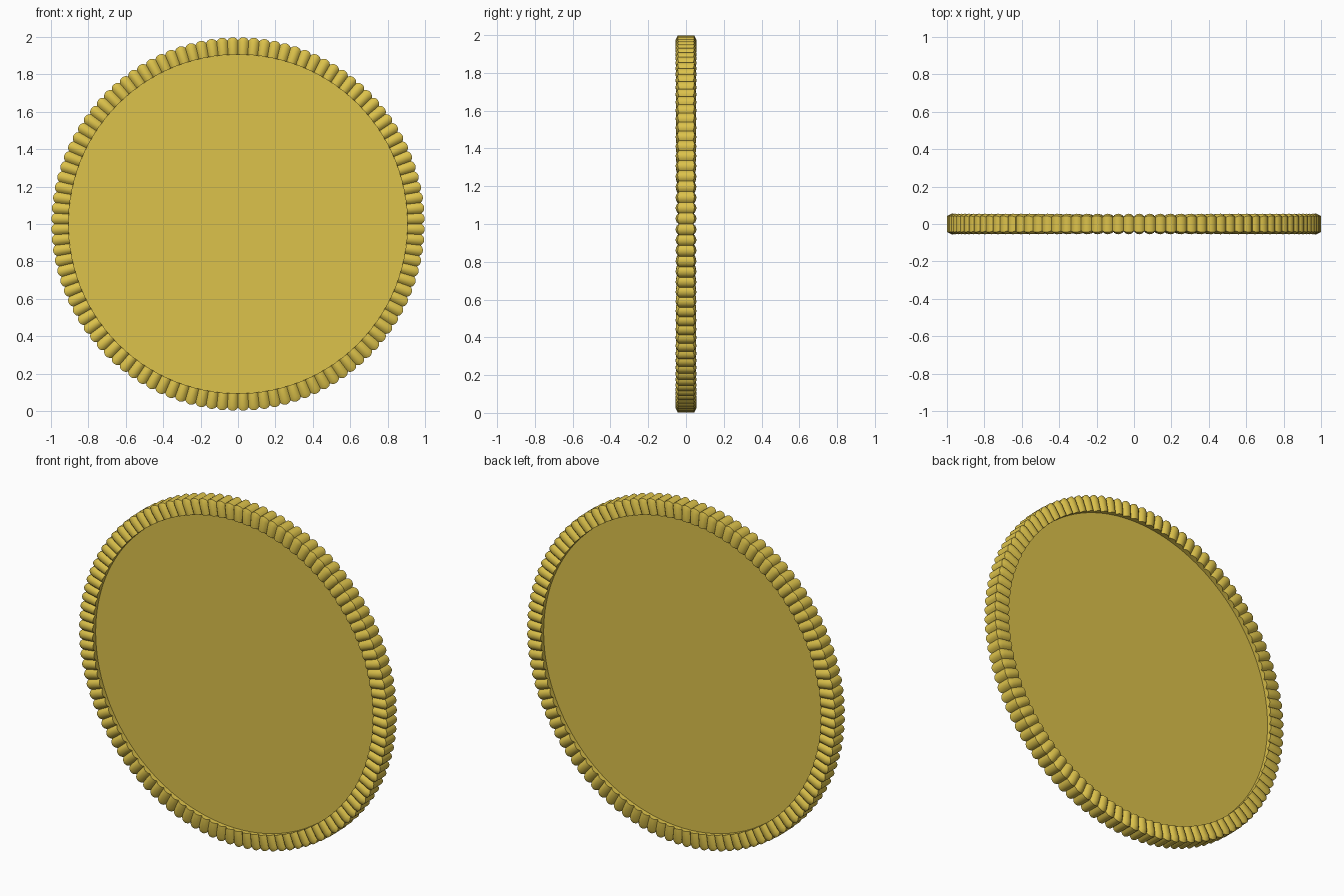
import bpy, bmesh, math

if "Cube" in bpy.data.objects:
    bpy.data.objects.remove(bpy.data.objects["Cube"])

REEDS = 108      # ridges around the rim
STEPS = 6        # facets per ridge
PITCH = 2 * math.pi / REEDS

gold = bpy.data.materials.new("gold")
gold.diffuse_color = (0.72, 0.54, 0.07, 1)
gold.use_nodes = True
gold.node_tree.nodes["Principled BSDF"].inputs["Base Color"].default_value = gold.diffuse_color


def groove(t):
    """Depth below the crest of a rounded ridge, t from -1 to 1."""
    r, half = 0.035, 0.029
    return r - math.sqrt(r * r - (t * half) ** 2)


def section(g):
    """Rim cross-section (radius, y) at groove depth g."""
    front = [(0.906, -0.015), (0.906, -0.052 + g),
             (0.975 - g * 0.5, -0.055 + g), (0.999 - g, -0.044 + g * 0.5)]
    return front + [(r, -y) for r, y in reversed(front)]


def finish(obj, angle):
    obj.data.materials.append(gold)
    bpy.ops.object.select_all(action='DESELECT')
    obj.select_set(True)
    bpy.context.view_layer.objects.active = obj
    bpy.ops.object.shade_smooth_by_angle(angle=math.radians(angle))


# Reeded rim: sweep the section round the y axis, pinching it at each groove
bm = bmesh.new()
rings = []
for i in range(REEDS * STEPS):
    a = i / STEPS * PITCH
    g = groove((i % STEPS) / STEPS * 2 - 1)
    rings.append([bm.verts.new((r * math.sin(a), y, 1 + r * math.cos(a)))
                  for r, y in section(g)])
for i, ring in enumerate(rings):
    nxt = rings[(i + 1) % len(rings)]
    for j in range(len(ring)):
        k = (j + 1) % len(ring)
        bm.faces.new((ring[j], ring[k], nxt[k], nxt[j]))
bmesh.ops.recalc_face_normals(bm, faces=bm.faces)
mesh = bpy.data.meshes.new("reeded_rim")
bm.to_mesh(mesh)
bm.free()
rim = bpy.data.objects.new("reeded_rim", mesh)
bpy.context.collection.objects.link(rim)
finish(rim, 35)

# Recessed coin face, front and back
bpy.ops.mesh.primitive_cylinder_add(vertices=128, radius=0.909, depth=0.044,
                                    location=(0, 0, 1),
                                    rotation=(math.pi / 2, 0, 0))
disc = bpy.context.object
disc.name = "coin_disc"
finish(disc, 30)
